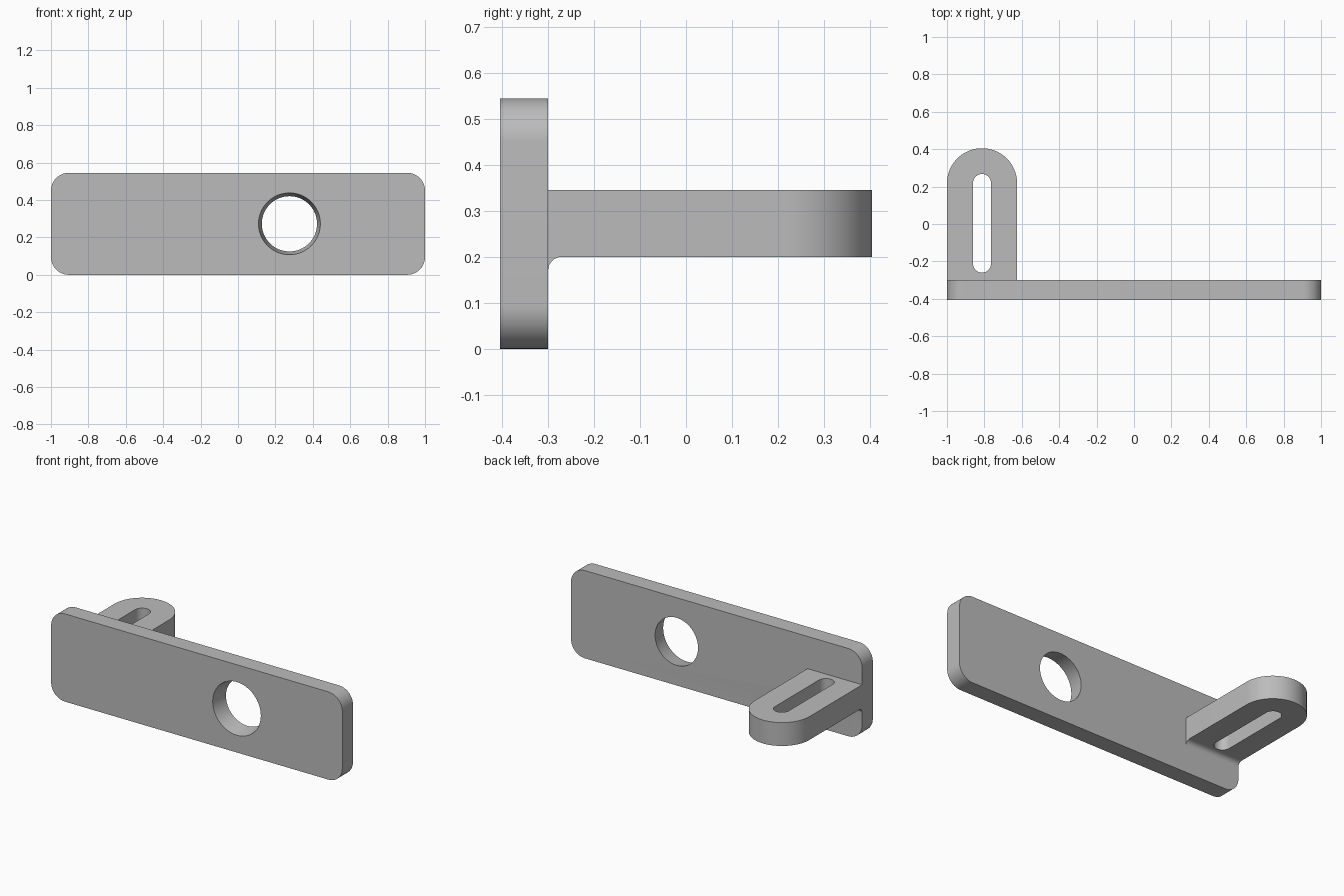
import bpy
import bmesh
from math import pi, sin, cos, radians
from mathutils import Vector

cube = bpy.data.objects.get("Cube")
if cube:
    bpy.data.objects.remove(cube, do_unlink=True)

grey = bpy.data.materials.new("plain grey")
grey.use_nodes = True
colour = (0.5, 0.5, 0.5, 1)
grey.diffuse_color = colour
grey.node_tree.nodes["Principled BSDF"].inputs["Base Color"].default_value = colour

LEFT, RIGHT = -1.0, -0.625          # bracket arm in x
FRONT, BACK = -0.405, -0.30         # plate in y
HEIGHT = 0.545
ARM_LOW, ARM_TOP = 0.20, 0.345
MID = (LEFT + RIGHT) / 2


def arc(cx, cy, r, start, end, steps=16):
    """Points along an arc, angles in degrees."""
    angles = [radians(start + (end - start) * i / steps) for i in range(steps + 1)]
    return [(cx + r * cos(a), cy + r * sin(a)) for a in angles]


def prism(name, points, place, sweep):
    """Extrude a flat outline, placed in space by a function, along a vector."""
    bm = bmesh.new()
    face = bm.faces.new([bm.verts.new(place(a, b)) for a, b in points])
    result = bmesh.ops.extrude_face_region(bm, geom=[face])
    verts = [v for v in result["geom"] if isinstance(v, bmesh.types.BMVert)]
    bmesh.ops.translate(bm, verts=verts, vec=Vector(sweep))
    bmesh.ops.recalc_face_normals(bm, faces=bm.faces)
    mesh = bpy.data.meshes.new(name)
    bm.to_mesh(mesh)
    bm.free()
    mesh.materials.append(grey)
    obj = bpy.data.objects.new(name, mesh)
    bpy.context.collection.objects.link(obj)
    return obj


def combine(target, other, operation):
    """Apply a boolean and discard the helper."""
    mod = target.modifiers.new("combine", "BOOLEAN")
    mod.operation = operation
    mod.solver = "EXACT"
    mod.object = other
    bpy.ops.object.select_all(action="DESELECT")
    bpy.context.view_layer.objects.active = target
    target.select_set(True)
    bpy.ops.object.modifier_apply(modifier=mod.name)
    bpy.data.objects.remove(other, do_unlink=True)


# Upright plate with rounded corners
r = 0.095
outline = (arc(1 - r, r, r, -90, 0) + arc(1 - r, HEIGHT - r, r, 0, 90)
           + arc(r - 1, HEIGHT - r, r, 90, 180) + arc(r - 1, r, r, 180, 270))
plate = prism("mounting_bracket", outline, lambda x, z: (x, FRONT, z), (0, BACK - FRONT, 0))

# Slotted arm with a round end
half = (RIGHT - LEFT) / 2
arm_outline = ([(LEFT, BACK - 0.05), (RIGHT, BACK - 0.05)]
               + arc(MID, 0.405 - half, half, 0, 180, 40))
arm = prism("arm", arm_outline, lambda x, y: (x, y, ARM_LOW), (0, 0, ARM_TOP - ARM_LOW))

# Fillet under the arm
f = 0.03
fillet_outline = ([(BACK - 0.05, ARM_LOW - f)]
                  + arc(BACK + f, ARM_LOW - f, f, 180, 90, 12)
                  + [(BACK + f, ARM_LOW + f), (BACK - 0.05, ARM_LOW + f)])
fillet = prism("fillet", fillet_outline, lambda y, z: (LEFT, y, z), (RIGHT - LEFT, 0, 0))
combine(arm, fillet, "UNION")

# Long slot through the arm
s = 0.048
slot_outline = arc(MID, 0.267 - s, s, 0, 180) + arc(MID, s - 0.26, s, 180, 360)
slot = prism("slot_cutter", slot_outline, lambda x, y: (x, y, 0.1), (0, 0, 0.4))
combine(arm, slot, "DIFFERENCE")

# Tapered hole through the plate, wider at the front
bpy.ops.mesh.primitive_cone_add(vertices=64, radius1=0.165, radius2=0.147,
                                depth=BACK - FRONT, rotation=(-pi / 2, 0, 0),
                                location=(0.275, (FRONT + BACK) / 2, HEIGHT / 2))
hole = bpy.context.object
hole.scale = (1.003, 1.003, 1.02)
combine(plate, hole, "DIFFERENCE")
combine(plate, arm, "UNION")

bpy.ops.object.shade_smooth_by_angle(angle=radians(30))
